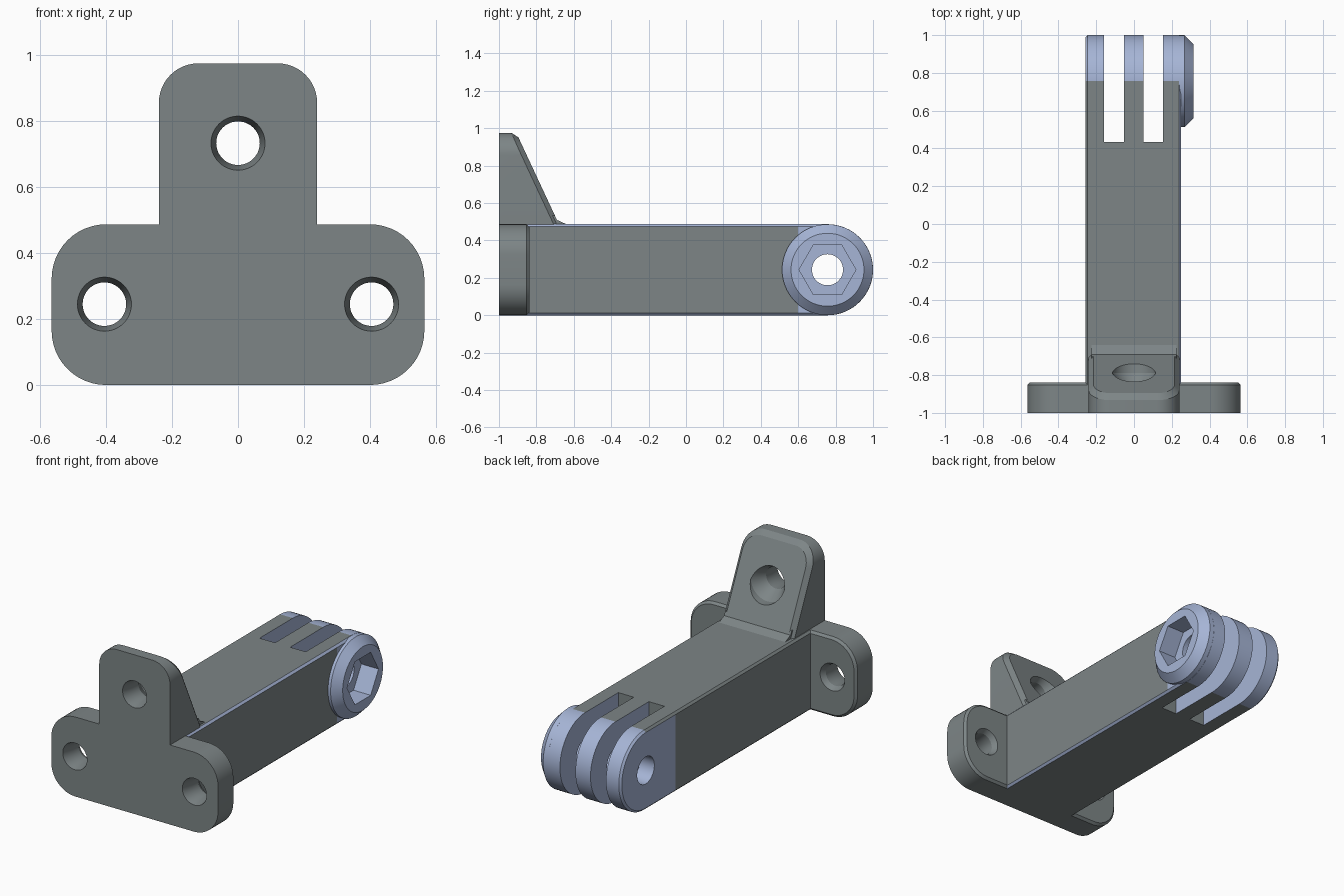
import bpy, bmesh, math
from mathutils import Vector

if "Cube" in bpy.data.objects:
    bpy.data.objects.remove(bpy.data.objects["Cube"])

PIN_Y, PIN_Z, R = 0.7565, 0.2435, 0.2435


def material(name, rgb):
    m = bpy.data.materials.new(name)
    m.diffuse_color = (*rgb, 1)
    m.use_nodes = True
    m.node_tree.nodes["Principled BSDF"].inputs["Base Color"].default_value = m.diffuse_color
    return m


GREY = material("grey", (0.205, 0.235, 0.24))
BLUE = material("light blue", (0.38, 0.46, 0.67))


def add_object(name, bm, *mats):
    bmesh.ops.recalc_face_normals(bm, faces=bm.faces[:])
    mesh = bpy.data.meshes.new(name)
    bm.to_mesh(mesh)
    bm.free()
    ob = bpy.data.objects.new(name, mesh)
    bpy.context.collection.objects.link(ob)
    for m in mats:
        mesh.materials.append(m)
    return ob


def prism(points, axis, a, b):
    """Extrude a 2D outline along x (points are y, z) or y (points are x, z)."""
    place = (lambda p, t: (t, p[0], p[1])) if axis == 'x' else (lambda p, t: (p[0], t, p[1]))
    bm = bmesh.new()
    ends = [[bm.verts.new(place(p, t)) for p in points] for t in (a, b)]
    bm.faces.new(ends[0])
    bm.faces.new(ends[1][::-1])
    n = len(points)
    for i in range(n):
        j = (i + 1) % n
        bm.faces.new((ends[0][i], ends[0][j], ends[1][j], ends[1][i]))
    bmesh.ops.recalc_face_normals(bm, faces=bm.faces[:])
    return bm


def lathe(profile, axis, centre, seg=48):
    """Closed solid of revolution from (position, radius) pairs along x or y."""
    bm = bmesh.new()
    rings = []
    for t, r in profile:
        ring = []
        for k in range(seg):
            a = 2 * math.pi * k / seg
            u, v = centre[0] + r * math.cos(a), centre[1] + r * math.sin(a)
            ring.append(bm.verts.new((t, u, v) if axis == 'x' else (u, t, v)))
        rings.append(ring)
    for p, q in zip(rings, rings[1:]):
        for k in range(seg):
            j = (k + 1) % seg
            bm.faces.new((p[k], p[j], q[j], q[k]))
    bm.faces.new(rings[0])
    bm.faces.new(rings[-1][::-1])
    return bm


def arc(cx, cz, r, a0, a1, n=12):
    return [(cx + r * math.cos(math.radians(a0 + (a1 - a0) * i / n)),
             cz + r * math.sin(math.radians(a0 + (a1 - a0) * i / n))) for i in range(n + 1)]


def cut(ob, cutters):
    for c in cutters:
        c.hide_render = True
        mod = ob.modifiers.new("cut", 'BOOLEAN')
        mod.operation = 'DIFFERENCE'
        mod.solver = 'EXACT'
        mod.object = c
    bpy.context.view_layer.update()
    dg = bpy.context.evaluated_depsgraph_get()
    mesh = bpy.data.meshes.new_from_object(ob.evaluated_get(dg))
    ob.modifiers.clear()
    ob.data = mesh


def smooth(ob):
    bpy.ops.object.select_all(action='DESELECT')
    ob.select_set(True)
    bpy.context.view_layer.objects.active = ob
    bpy.ops.object.shade_smooth_by_angle(angle=math.radians(28))


# Screw holes, widening towards both ends
hole = [(-1.05, 0.082), (-1.0, 0.082), (-0.93, 0.066), (-0.87, 0.066),
        (-0.84, 0.082), (-0.79, 0.115), (-0.5, 0.115)]
screw_holes = [add_object("screw_hole_cutter", lathe(hole, 'y', c))
               for c in ((-0.405, 0.245), (0.405, 0.245), (0, 0.733))]

# Mounting flange with rounded corners and a chamfered back rim
w, h, r = 0.565, 0.487, 0.165
outline = (arc(w - r, r, r, -90, 0) + arc(w - r, h - r, r, 0, 90)
           + arc(r - w, h - r, r, 90, 180) + arc(r - w, r, r, 180, 270))
bm = prism(outline, 'y', -1, -0.838)
rim = [e for e in bm.edges if all(v.co.y > -0.9 for v in e.verts)]
bmesh.ops.bevel(bm, geom=rim, offset=0.014, segments=1, affect='EDGES')
flange = add_object("flange", bm, GREY)

# Upright tab, sliced by a sloping back face with chamfered edges
w, h, r = 0.24, 0.975, 0.12
outline = [(-w, 0.48), (w, 0.48)] + arc(w - r, h - r, r, 0, 90) + arc(r - w, h - r, r, 90, 180)
bm = prism(outline, 'y', -1, -0.5)
slope = Vector((0, 0.45, 0.21)).normalized()
res = bmesh.ops.bisect_plane(bm, geom=bm.verts[:] + bm.edges[:] + bm.faces[:],
                             plane_co=(0, -0.9, 0.96), plane_no=slope, clear_outer=True)
edges = [e for e in res['geom_cut'] if isinstance(e, bmesh.types.BMEdge)]
bmesh.ops.holes_fill(bm, edges=edges, sides=0)
edges = [e for e in edges if max(v.co.z for v in e.verts) > 0.49]
bmesh.ops.bevel(bm, geom=edges, offset=0.026, segments=1, affect='EDGES')
tab = add_object("tab", bm, GREY)

# Small ramp where the tab meets the arm
add_object("tab_ramp", prism([(-0.75, 0.48), (-0.75, 0.535), (-0.701, 0.532), (-0.69, 0.51),
                              (-0.64, 0.487), (-0.64, 0.48)], 'x', -0.225, 0.225), GREY)

# Arm with a round end and chamfered long edges
bm = prism([(-0.86, 0)] + arc(PIN_Y, PIN_Z, R, -90, 90, 32) + [(-0.86, 2 * R)], 'x', -0.257, 0.25)
rim = [e for e in bm.edges if abs(e.verts[0].co.x - e.verts[1].co.x) < 1e-4]
bmesh.ops.bevel(bm, geom=rim, offset=0.012, segments=1, affect='EDGES')
arm = add_object("arm", bm, GREY, BLUE)

# Raised boss around the pin on the right side
boss = add_object("pin_boss", lathe([(0.235, 0.243), (0.268, 0.243), (0.316, 0.195)],
                                    'x', (PIN_Y, PIN_Z), 64), BLUE)

# Pin hole, hexagonal nut pocket and the two slots between the prongs
pin = add_object("pin_cutter", lathe([(-0.5, 0.083), (0.5, 0.083)], 'x', (PIN_Y, PIN_Z)))
nut = add_object("nut_cutter", lathe([(0.2, 0.152), (0.5, 0.152)], 'x', (PIN_Y, PIN_Z), 6))
slots = [add_object("slot_cutter", prism([(0.435, -0.1), (1.2, -0.1), (1.2, 0.6), (0.435, 0.6)],
                                         'x', x0, x0 + 0.105)) for x0 in (-0.158, 0.049)]
cut(arm, slots + [pin, nut])
cut(boss, [pin, nut])
cut(flange, screw_holes[:2])
cut(tab, screw_holes[2:])

# Arm colours: blue round end, prong sides, pin seat and right-hand edge strips
bm = bmesh.new()
bm.from_mesh(arm.data)
bmesh.ops.triangulate(bm, faces=bm.faces[:])
for y in (0.47, 0.6, PIN_Y):
    bmesh.ops.bisect_plane(bm, geom=bm.verts[:] + bm.edges[:] + bm.faces[:],
                           plane_co=(0, y, 0), plane_no=(0, 1, 0))
bm.normal_update()
for f in bm.faces:
    c, n = f.calc_center_median(), f.normal
    side = abs(n.x) > 0.9
    blue = (c.y > PIN_Y
            or math.hypot(c.y - PIN_Y, c.z - PIN_Z) < 0.16
            or (side and abs(c.x) < 0.2 and c.y > 0.43)
            or (side and c.x < -0.2 and c.y > 0.47)
            or (side and c.x > 0.2 and c.y > 0.6)
            or (c.x > 0.2 and 0.3 < n.x < 0.9))
    f.material_index = int(blue)
bm.to_mesh(arm.data)
bm.free()

for c in screw_holes + slots + [pin, nut]:
    bpy.data.objects.remove(c)
for ob in (flange, tab, arm, boss):
    smooth(ob)
